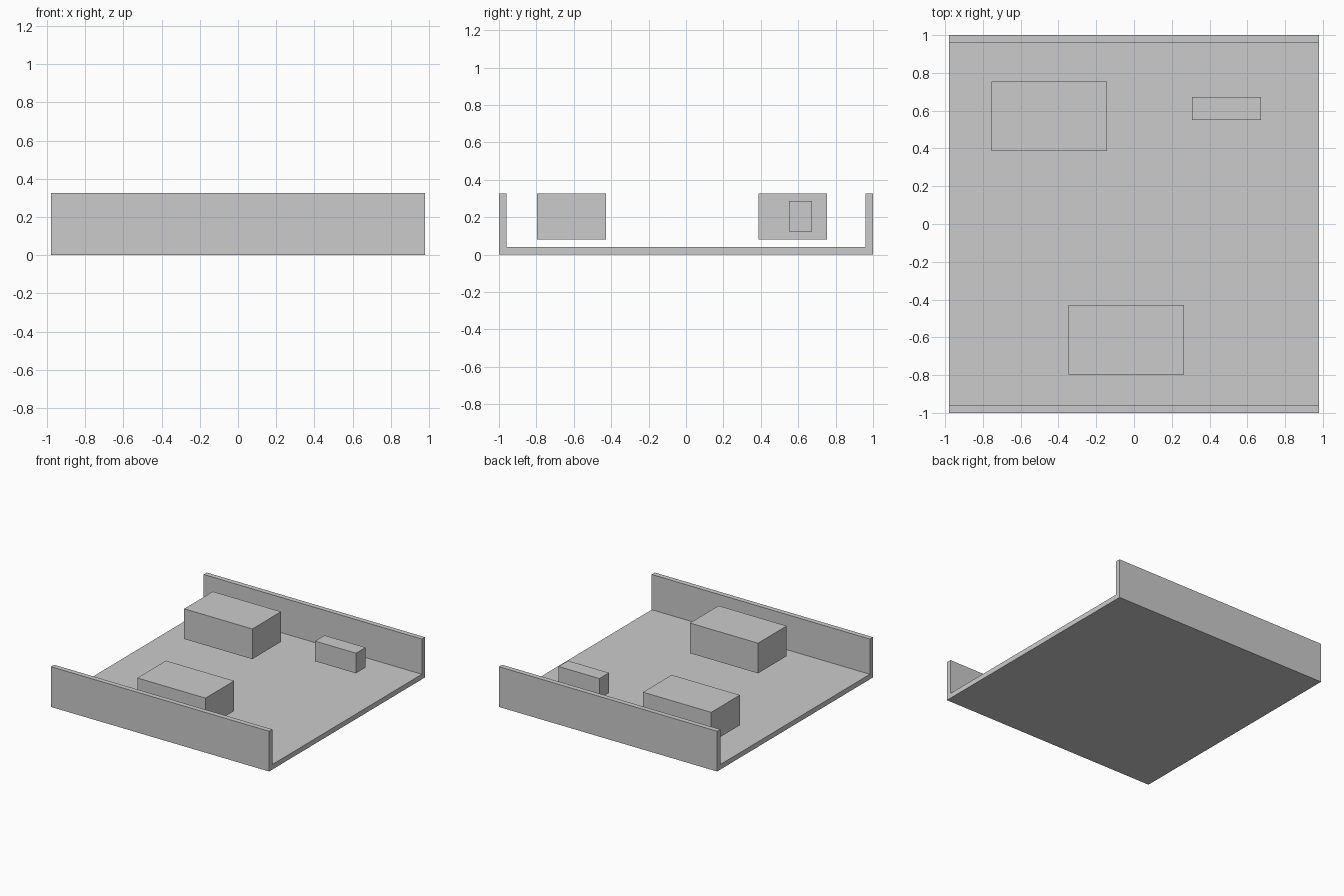
import bpy
import bmesh

if "Cube" in bpy.data.objects:
    bpy.data.objects.remove(bpy.data.objects["Cube"])

U = 2 / 49  # model unit: the whole tray is 49 units deep


def box(name, x, y, z):
    """Box from (min, max) ranges in model units."""
    bm = bmesh.new()
    bmesh.ops.create_cube(bm, size=1)
    for v in bm.verts:
        v.co = [U * (r[0] if c < 0 else r[1]) for c, r in zip(v.co, (x, y, z))]
    return finish(name, bm)


def finish(name, bm):
    bmesh.ops.recalc_face_normals(bm, faces=bm.faces)
    mesh = bpy.data.meshes.new(name)
    bm.to_mesh(mesh)
    bm.free()
    obj = bpy.data.objects.new(name, mesh)
    bpy.context.collection.objects.link(obj)
    return obj


# Tray: U-shaped profile (y, z) with front and back walls, extruded along x
half = [(24.5, 0), (24.5, 8), (23.5, 8), (23.5, 1)]
profile = half + [(-y, z) for y, z in reversed(half)]
bm = bmesh.new()
face = bm.faces.new([bm.verts.new((-24 * U, y * U, z * U)) for y, z in profile])
result = bmesh.ops.extrude_face_region(bm, geom=[face], use_keep_orig=True)
moved = [g for g in result["geom"] if isinstance(g, bmesh.types.BMVert)]
bmesh.ops.translate(bm, verts=moved, vec=(48 * U, 0, 0))
finish("tray", bm)

# Two large blocks and one small block hovering above the floor
box("back_block", (-18.5, -3.5), (9.5, 18.5), (2, 8))
box("front_block", (-8.5, 6.5), (-19.5, -10.5), (2, 8))
box("small_block", (7.5, 16.5), (13.5, 16.5), (3, 7))
